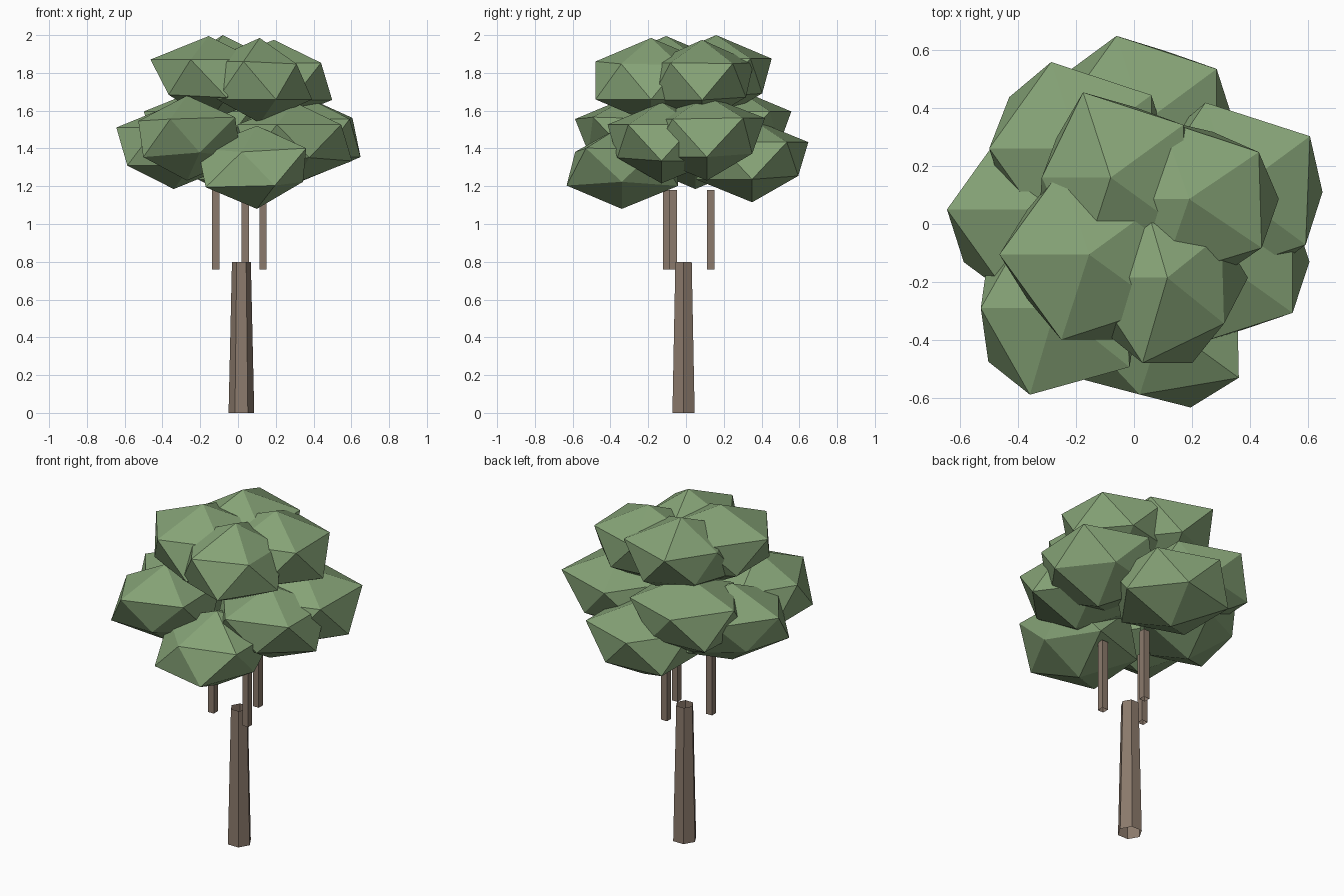
import bpy, bmesh, math
from mathutils import Vector

if "Cube" in bpy.data.objects:
    bpy.data.objects.remove(bpy.data.objects["Cube"])


def material(name, rgb):
    m = bpy.data.materials.new(name)
    m.diffuse_color = (*rgb, 1)
    m.use_nodes = True
    m.node_tree.nodes["Principled BSDF"].inputs["Base Color"].default_value = m.diffuse_color
    return m


bark = material("bark", (0.26, 0.195, 0.15))
leaf = material("leaf", (0.24, 0.37, 0.185))


def add_object(name, bm, mat):
    me = bpy.data.meshes.new(name)
    bm.to_mesh(me)
    bm.free()
    me.materials.append(mat)
    ob = bpy.data.objects.new(name, me)
    bpy.context.collection.objects.link(ob)


def post(name, x, y, z0, z1, r0, r1, sides, turn=0.0):
    """Open-ended tapered post with flat sides."""
    bm = bmesh.new()
    rings = []
    for z, r in ((z0, r0), (z1, r1)):
        angles = [turn + 2 * math.pi * i / sides for i in range(sides)]
        rings.append([bm.verts.new((x + r * math.cos(a), y + r * math.sin(a), z))
                      for a in angles])
    low, high = rings
    for i in range(sides):
        j = (i + 1) % sides
        bm.faces.new((low[i], low[j], high[j], high[i]))
    add_object(name, bm, bark)


def leaf_clump(name, x, y, z, rx, ry, rz, dents):
    """Flattened icosahedron, corner up; dents maps corner angle to a scale."""
    bm = bmesh.new()
    bmesh.ops.create_icosphere(bm, subdivisions=1, radius=1)
    for v in bm.verts:
        px, py, pz = -v.co.x, -v.co.y, v.co.z
        k = 1.0
        if abs(pz) < 0.9:
            angle = round(math.degrees(math.atan2(py, px))) % 360
            k = dents.get(angle, 1.0)
        v.co = Vector((x + k * rx * px, y + k * ry * py, z + k * rz * pz))
    add_object(name, bm, leaf)


# Trunk and three upright square branches around it
cx, cy = 0.018, -0.013
post("trunk", cx, cy, 0, 0.8, 0.068, 0.05, 6)
for i in range(3):
    a = math.radians(82 + 120 * i)
    post(f"branch_{i + 1}", cx + 0.146 * math.cos(a), cy + 0.146 * math.sin(a),
         0.76, 1.18, 0.027, 0.027, 4, math.pi / 4)

# Upper crown: four clumps
upper = [
    (-0.155, -0.105, 1.77, 0.345, 0.345, 0.225, {144: 0.85, 216: 0.85}),
    (0.115, -0.185, 1.76, 0.31, 0.345, 0.225, {324: 0.87, 36: 0.83}),
    (0.19, 0.086, 1.755, 0.345, 0.32, 0.22, {72: 0.85, 36: 0.96}),
    (-0.08, 0.16, 1.775, 0.345, 0.345, 0.225,
     {72: 0.83, 144: 0.75, 180: 0.77}),
]
# Lower crown: ring of seven clumps
lower = [
    (0.10, -0.34, 1.30, 0.35, 0.35, 0.22,
     {216: 1.07, 252: 0.83, 288: 0.98, 0: 0.78, 324: 1.03}),
    (-0.27, -0.29, 1.455, 0.32, 0.35, 0.225,
     {180: 0.9, 288: 0.76, 324: 1.1}),
    (-0.34, 0.05, 1.41, 0.34, 0.345, 0.225, {144: 0.77}),
    (-0.19, 0.26, 1.495, 0.345, 0.35, 0.225, {72: 0.78, 144: 0.96}),
    (0.035, 0.35, 1.335, 0.345, 0.35, 0.22, {72: 0.82}),
    (0.345, 0.11, 1.455, 0.34, 0.345, 0.225, {72: 0.82, 108: 1.05, 36: 1.06}),
    (0.30, -0.13, 1.43, 0.34, 0.335, 0.215, {288: 0.82}),
]
for group, clumps in (("upper", upper), ("lower", lower)):
    for i, c in enumerate(clumps):
        leaf_clump(f"{group}_leaves_{i + 1}", *c)
